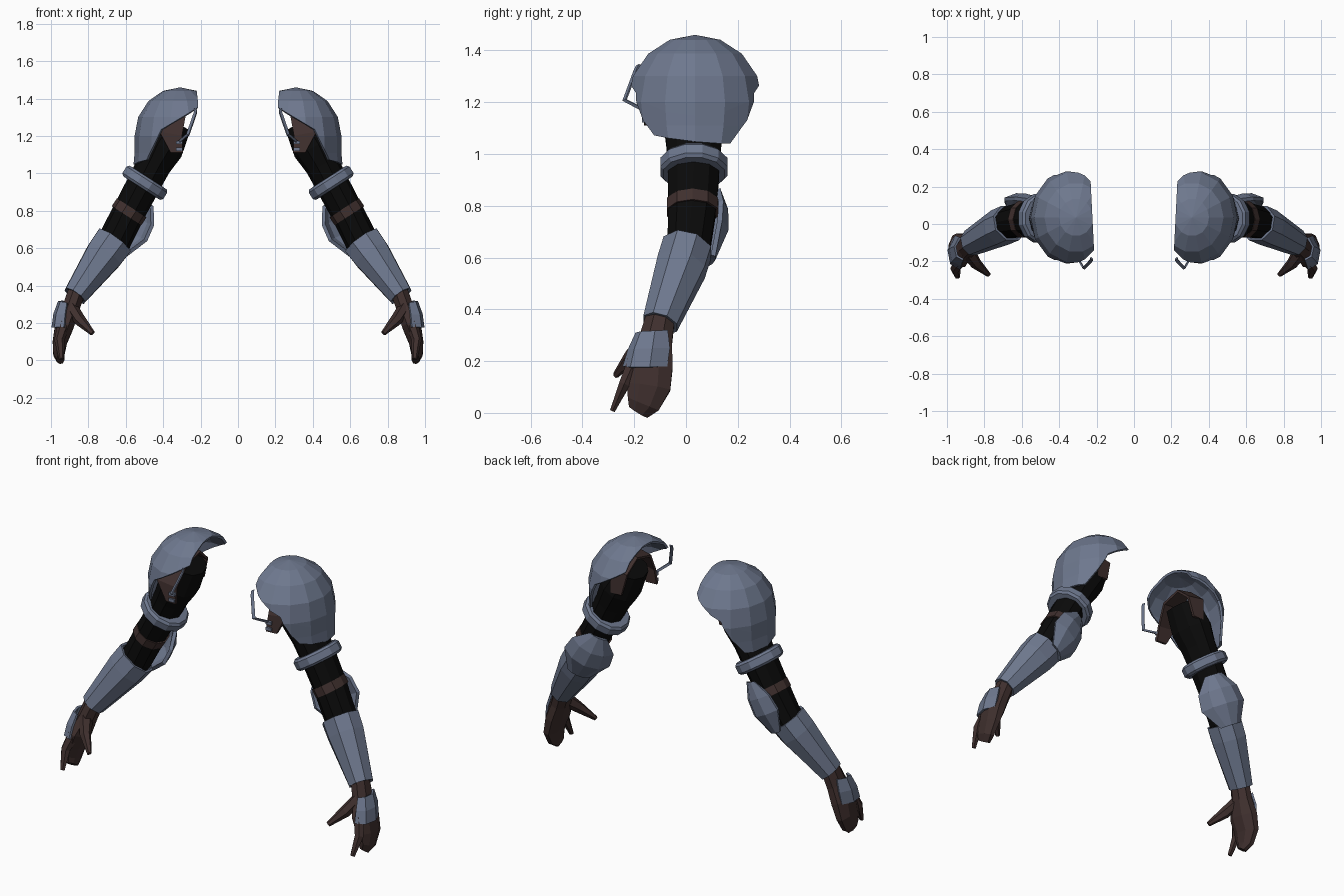
import bpy, bmesh, math
from mathutils import Vector as V

if "Cube" in bpy.data.objects:
    bpy.data.objects.remove(bpy.data.objects["Cube"])


def material(name, rgb):
    m = bpy.data.materials.new(name)
    m.diffuse_color = (*rgb, 1)
    m.use_nodes = True
    m.node_tree.nodes["Principled BSDF"].inputs["Base Color"].default_value = m.diffuse_color
    return m


SLATE = material("slate armour", (0.155, 0.187, 0.27))
BROWN = material("brown leather", (0.05, 0.029, 0.027))
BLACK = material("black cloth", (0.003, 0.003, 0.003))


def finish(name, bm, mat, thick=0, offset=-1):
    """Turn a bmesh into an object mirrored to the other arm."""
    bmesh.ops.recalc_face_normals(bm, faces=bm.faces)
    me = bpy.data.meshes.new(name)
    bm.to_mesh(me)
    bm.free()
    me.materials.append(mat)
    ob = bpy.data.objects.new(name, me)
    bpy.context.collection.objects.link(ob)
    if thick:
        s = ob.modifiers.new("thickness", "SOLIDIFY")
        s.thickness, s.offset = thick, offset
    ob.modifiers.new("other arm", "MIRROR").use_mirror_merge = False
    return ob


def frame(axis):
    """Two directions across an axis: mostly +y, and across in x."""
    a = V(axis).normalized()
    u = V((0, 1, 0))
    u = (u - a * u.dot(a)).normalized()
    return u, u.cross(a)


def skin(name, rows, mat, closed=True, caps=True, thick=0, offset=-1):
    """Bridge rows of points with quads."""
    bm = bmesh.new()
    vs = [[bm.verts.new(p) for p in r] for r in rows]
    n = len(rows[0])
    for r0, r1 in zip(vs, vs[1:]):
        for i in range(n if closed else n - 1):
            j = (i + 1) % n
            bm.faces.new((r0[i], r0[j], r1[j], r1[i]))
    if closed and caps:
        bm.faces.new(vs[0])
        bm.faces.new(vs[-1])
    return finish(name, bm, mat, thick, offset)


def tube(name, stations, mat, n=8, caps=True, thick=0):
    """Loft through stations of (centre, radius across y, radius across x)."""
    cs = [V(s[0]) for s in stations]
    rows = []
    for i, (c, ry, rx) in enumerate(stations):
        u, v = frame(cs[min(i + 1, len(cs) - 1)] - cs[max(i - 1, 0)])
        angs = [2 * math.pi * (k + 0.5) / n for k in range(n)]
        rows.append([V(c) + u * ry * math.cos(t) + v * rx * math.sin(t) for t in angs])
    return skin(name, rows, mat, caps=caps, thick=thick)


# Shoulder dome: half ellipsoid with a skirt, trimmed to the armhole
bm = bmesh.new()
C, N = V((0.31, 0.035, 1.2)), 14
levels = [(math.cos(math.radians(d)), math.cos(math.radians(d)), 0.26 * math.sin(math.radians(d)))
          for d in (68, 46, 23, 0)] + [(1.0, 0.95, -0.09), (1.04, 0.83, -0.2)]
rings = []
for sx, sy, z in levels:
    rings.append([bm.verts.new(C + V((0.243 * sx * math.cos(t), 0.267 * sy * math.sin(t), z)))
                  for t in [2 * math.pi * k / N for k in range(N)]])
pole = bm.verts.new(C + V((0, 0, 0.26)))
for k in range(N):
    j = (k + 1) % N
    bm.faces.new((pole, rings[0][k], rings[0][j]))
    for r0, r1 in zip(rings, rings[1:]):
        bm.faces.new((r0[k], r1[k], r1[j], r0[j]))


def slice_at(co, no, clear):
    bmesh.ops.bisect_plane(bm, geom=bm.verts[:] + bm.edges[:] + bm.faces[:],
                           plane_co=co, plane_no=no, clear_inner=clear)


corner = V((0.41, 0, 1.235))
cut_a, cut_b = V((0.6, 0, 1)), V((2.05, 0, 1))
slice_at((0.222, 0.03, 1.2), (1, -0.05, 0), True)
slice_at((0.5, 0.03, 1.055), (0.12, 0.1, 1), True)
slice_at(corner, cut_a, False)
slice_at(corner, cut_b, False)
low = [f for f in bm.faces
       if all((f.calc_center_median() - corner).dot(c) < 0 for c in (cut_a, cut_b))]
bmesh.ops.delete(bm, geom=low, context="FACES")
finish("shoulder_dome", bm, SLATE, 0.014)

# Cloth sleeve from the shoulder to the wrist
tube("sleeve", [((0.33, 0.03, 1.27), 0.11, 0.085), ((0.40, 0.03, 1.14), 0.125, 0.11),
                ((0.45, 0.03, 1.045), 0.112, 0.092), ((0.50, 0.03, 0.95), 0.105, 0.09),
                ((0.58, 0.025, 0.80), 0.098, 0.088), ((0.66, 0.01, 0.64), 0.088, 0.09),
                ((0.865, -0.10, 0.35), 0.058, 0.055)], BLACK, 10)

# Leather band that loops around the armhole
inner = [(0.295, -0.155, 1.11), (0.30, -0.14, 1.2), (0.28, -0.07, 1.31),
         (0.28, 0.05, 1.34), (0.29, 0.13, 1.27), (0.32, 0.14, 1.15)]
outer = [(0.36, -0.15, 1.11), (0.42, -0.15, 1.22), (0.40, -0.08, 1.33),
         (0.38, 0.05, 1.36), (0.39, 0.14, 1.28), (0.39, 0.14, 1.15)]
skin("armhole_leather", [inner, outer], BROWN, closed=False, thick=0.015, offset=0)

# Thin bent bracket in front of the armhole
path = [V((0.22, -0.19, 1.34)), V((0.222, -0.2, 1.32)), V((0.262, -0.243, 1.205)),
        V((0.31, -0.165, 1.165))]
skin("bracket", [path, [p + V((0.012, 0.012, 0.006)) for p in path]], SLATE,
     closed=False, thick=0.008, offset=0)

# Small buckles on the leather
for i, z in enumerate((1.13, 1.165)):
    bm = bmesh.new()
    bmesh.ops.create_cube(bm, size=1)
    for v in bm.verts:
        v.co = V((v.co.x * 0.035, v.co.y * 0.02, v.co.z * 0.018)) + V((0.315, -0.16, z))
    finish("buckle_%d" % i, bm, SLATE)

# Bevelled upper arm ring
mid, axis = V((0.498, 0.03, 0.95)), V((0.54, 0, -0.84))
tube("arm_ring", [(mid + axis * t, r, r) for t, r in
                  ((-0.034, 0.095), (-0.033, 0.122), (-0.02, 0.134),
                   (0.02, 0.134), (0.033, 0.122), (0.034, 0.095))], SLATE, 12)

# Leather strap above the elbow
mid = V((0.582, 0.025, 0.795))
tube("elbow_strap", [(mid + axis * t, 0.103, 0.094) for t in (-0.025, 0.025)], BROWN, 10)

# Elbow pad: a bulging shield around the back of the joint
a = V((0.15, -0.02, -0.27)).normalized()
u, w = frame(a)
if w.x > 0:
    w = -w
rows = []
for t, r, half in ((0, 0.098, 28), (0.09, 0.134, 58), (0.18, 0.142, 62), (0.30, 0.10, 34)):
    c = V((0.53, 0.025, 0.87)) + a * t
    angs = [math.radians(28 + half * k / 2) for k in (-2, -1, 0, 1, 2)]
    rows.append([c + (u * math.cos(q) + w * math.sin(q)) * r for q in angs])
skin("elbow_pad", rows, SLATE, closed=False, thick=0.02, offset=0)

# Forearm guard
tube("forearm_guard", [((0.662, 0.005, 0.638), 0.102, 0.112), ((0.715, -0.018, 0.565), 0.102, 0.108),
                       ((0.872, -0.10, 0.345), 0.073, 0.068)], SLATE, 8, caps=False, thick=0.014)

# Gloved hand: mitten, separate index finger and thumb
tube("hand", [((0.862, -0.098, 0.37), 0.06, 0.05), ((0.895, -0.118, 0.275), 0.07, 0.05),
              ((0.927, -0.14, 0.19), 0.097, 0.055), ((0.952, -0.145, 0.10), 0.092, 0.042),
              ((0.958, -0.165, 0.035), 0.07, 0.032), ((0.95, -0.185, 0.004), 0.045, 0.022)],
     BROWN, 8)
tube("index_finger", [((0.925, -0.19, 0.21), 0.035, 0.035), ((0.955, -0.238, 0.11), 0.024, 0.028),
                      ((0.944, -0.284, 0.008), 0.011, 0.014)], BROWN, 6)
tube("thumb", [((0.892, -0.14, 0.285), 0.045, 0.035), ((0.845, -0.212, 0.215), 0.03, 0.032),
               ((0.777, -0.272, 0.145), 0.012, 0.014)], BROWN, 6)

# Plate on the back of the hand
skin("hand_plate", [
    [(0.915, -0.195, 0.31), (0.95, -0.175, 0.315), (0.962, -0.12, 0.318), (0.935, -0.07, 0.32)],
    [(0.925, -0.225, 0.245), (0.973, -0.20, 0.247), (0.987, -0.13, 0.25), (0.955, -0.062, 0.25)],
    [(0.93, -0.245, 0.18), (0.982, -0.215, 0.177), (0.997, -0.14, 0.177), (0.965, -0.072, 0.18)],
], SLATE, closed=False, thick=0.012)
